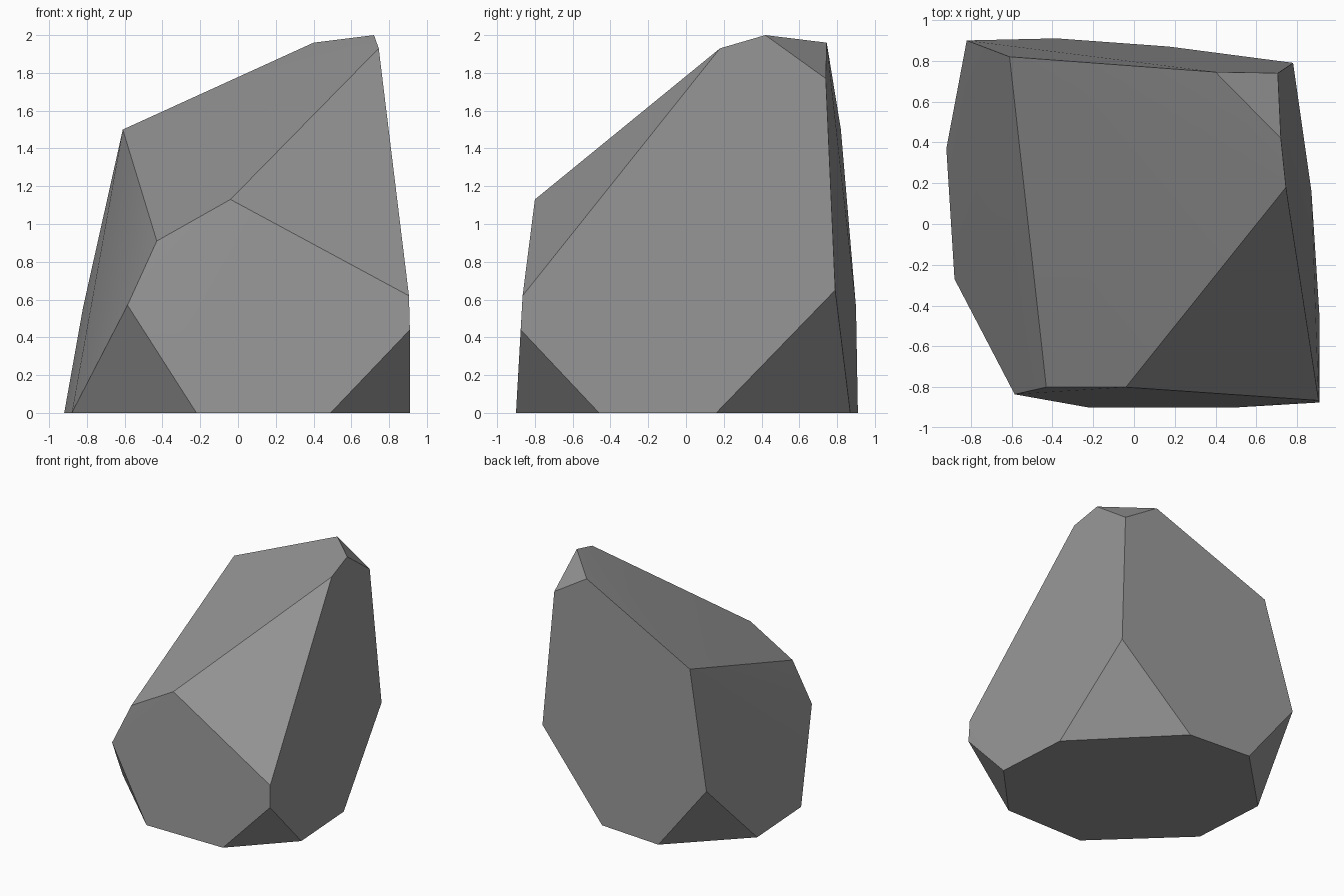
import bpy
import bmesh
from math import radians

default_cube = bpy.data.objects.get("Cube")
if default_cube:
    bpy.data.objects.remove(default_cube, do_unlink=True)


def make_material(name, colour):
    material = bpy.data.materials.new(name)
    material.use_nodes = True
    material.diffuse_color = colour
    shader = material.node_tree.nodes["Principled BSDF"]
    shader.inputs["Base Color"].default_value = colour
    return material


def make_boulder(name, corners, material):
    """Wrap the corner points in a faceted convex skin."""
    bm = bmesh.new()
    for point in corners:
        bm.verts.new(point)
    bmesh.ops.convex_hull(bm, input=bm.verts[:])
    # Merge nearly flat triangles into broad chipped facets
    bmesh.ops.dissolve_limit(bm, angle_limit=radians(3),
                             verts=bm.verts[:], edges=bm.edges[:])
    bmesh.ops.recalc_face_normals(bm, faces=bm.faces[:])
    mesh = bpy.data.meshes.new(name)
    bm.to_mesh(mesh)
    bm.free()
    mesh.materials.append(material)
    boulder = bpy.data.objects.new(name, mesh)
    bpy.context.collection.objects.link(boulder)
    return boulder


# Flat footprint on the ground, anticlockwise from the front
footprint = [(-.22, -.9), (.49, -.9), (.91, -.46), (.87, .16),
             (.17, .87), (-.38, .91), (-.92, .37), (-.88, -.27)]
base_corners = [(x, y, 0) for x, y in footprint]

# Chipped corners around the middle
side_corners = [(-.585, -.835, .57), (.91, -.875, .44), (.905, -.865, .62),
                (.78, .79, .65), (-.82, .9, .56)]

# Slanted crown: front ridge, back shoulder and peak
crown_corners = [(-.43, -.8, .91), (-.04, -.8, 1.13), (-.61, .82, 1.5),
                 (.745, .18, 1.93), (.72, .42, 2), (.4, .745, 1.96),
                 (.705, .74, 1.77)]

stone_grey = make_material("stone grey", (.3, .3, .3, 1))
boulder = make_boulder("boulder", base_corners + side_corners + crown_corners,
                       stone_grey)

# Soften shallow bends while keeping the chipped edges crisp
bpy.ops.object.select_all(action="DESELECT")
boulder.select_set(True)
bpy.context.view_layer.objects.active = boulder
bpy.ops.object.shade_smooth_by_angle(angle=radians(28))
